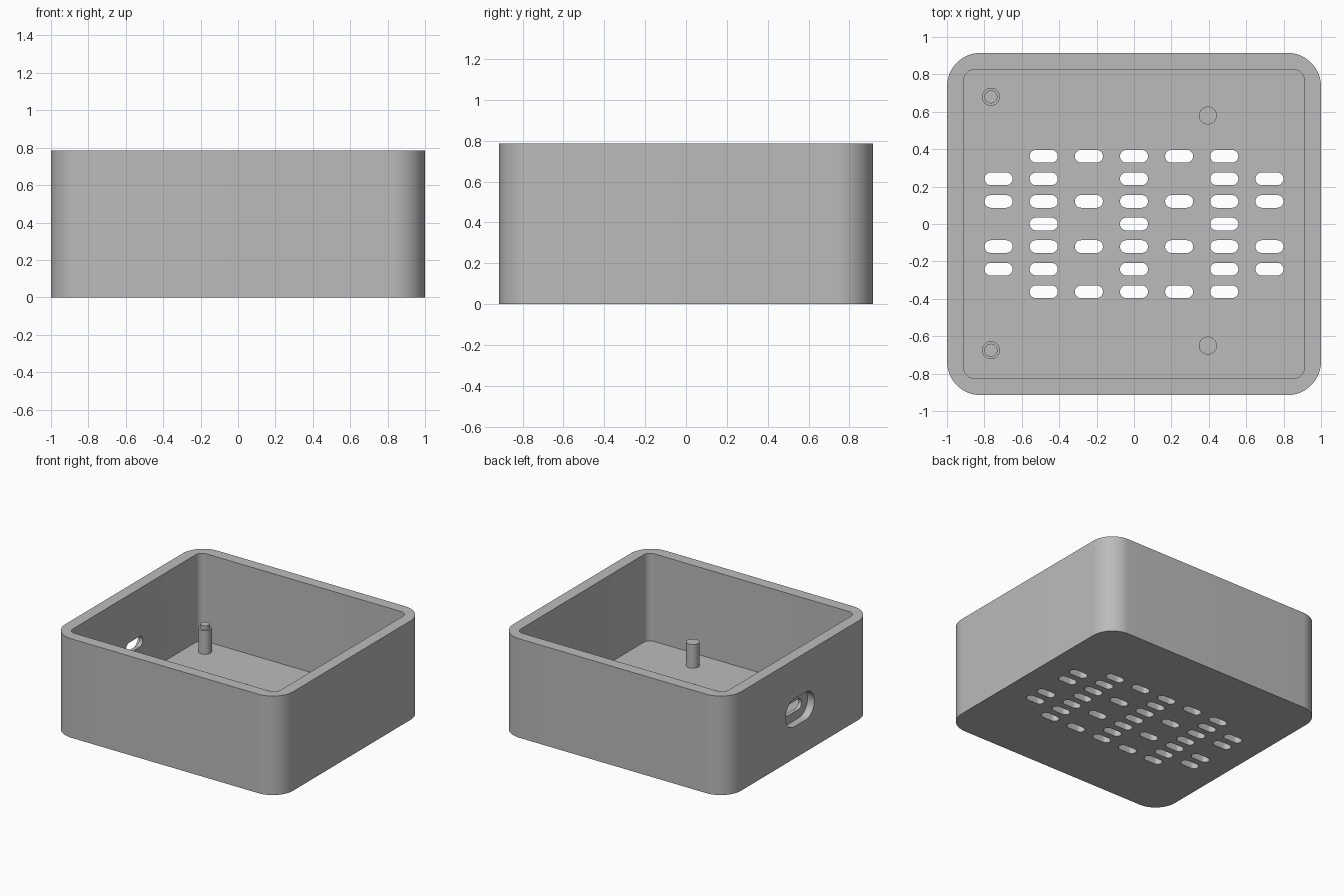
import bpy, bmesh, math

if "Cube" in bpy.data.objects:
    bpy.data.objects.remove(bpy.data.objects["Cube"])

grey = bpy.data.materials.new("light grey plastic")
grey.diffuse_color = (0.5, 0.5, 0.5, 1)
grey.use_nodes = True
grey.node_tree.nodes["Principled BSDF"].inputs["Base Color"].default_value = grey.diffuse_color


def rounded(w, h, r, cx=0, cy=0, seg=12):
    """Rounded rectangle outline from half sizes and corner radius."""
    pts = []
    for i, (sx, sy) in enumerate([(1, 1), (-1, 1), (-1, -1), (1, -1)]):
        for k in range(seg + 1):
            a = math.pi / 2 * (i + k / seg)
            pts.append((cx + sx * (w - r) + r * math.cos(a),
                        cy + sy * (h - r) + r * math.sin(a)))
    return pts


def circle(cx, cy, r, n=32):
    return [(cx + r * math.cos(2 * math.pi * k / n),
             cy + r * math.sin(2 * math.pi * k / n)) for k in range(n)]


def prism(name, outlines, a, b, along_x=False):
    """Extrude one or more outlines from a to b along z (or x)."""
    bm = bmesh.new()
    place = (lambda p, t: (t, p[0], p[1])) if along_x else (lambda p, t: (p[0], p[1], t))
    for pts in outlines:
        low = [bm.verts.new(place(p, a)) for p in pts]
        top = [bm.verts.new(place(p, b)) for p in pts]
        bm.faces.new(low[::-1])
        bm.faces.new(top)
        for i in range(len(pts)):
            j = (i + 1) % len(pts)
            bm.faces.new((low[i], low[j], top[j], top[i]))
    bmesh.ops.remove_doubles(bm, verts=bm.verts, dist=1e-5)
    bmesh.ops.recalc_face_normals(bm, faces=bm.faces)
    me = bpy.data.meshes.new(name)
    bm.to_mesh(me)
    bm.free()
    me.materials.append(grey)
    ob = bpy.data.objects.new(name, me)
    bpy.context.collection.objects.link(ob)
    return ob


def activate(ob):
    bpy.ops.object.select_all(action='DESELECT')
    ob.select_set(True)
    bpy.context.view_layer.objects.active = ob


def cut(ob, cutter):
    activate(ob)
    mod = ob.modifiers.new("cut", 'BOOLEAN')
    mod.operation = 'DIFFERENCE'
    mod.solver = 'EXACT'
    mod.object = cutter
    bpy.ops.object.modifier_apply(modifier=mod.name)
    bpy.data.objects.remove(cutter)


FLOOR = 0.09

# Open tray with rounded corners
case = prism("case", [rounded(1, 0.915, 0.18, seg=16)], 0, 0.785)
cut(case, prism("cavity", [rounded(0.91, 0.825, 0.055, seg=8)], FLOOR, 1))

# Vent slots in the floor: column -> rows
step = 0.1207
all_rows = range(-3, 4)
vents = {0: all_rows, 2: all_rows, 1: (-3, -1, 1, 3), 3: (-2, -1, 1, 2)}
slots = [rounded(0.075, 0.034, 0.034, s * c * 2 * step, r * step, 8)
         for c, rows in vents.items() for s in ((1, -1) if c else (1,)) for r in rows]
cut(case, prism("vent_slots", slots, -0.1, 0.2))

# Cable port in the left wall: outer recess and a smaller through hole
cut(case, prism("port_recess", [rounded(0.18, 0.11, 0.109, 0, 0.363)], -1.1, -0.94, True))
cut(case, prism("port_hole", [rounded(0.105, 0.042, 0.04, 0, 0.363)], -1.05, -0.8, True))

# Standoff posts, the left pair topped by locating pins
parts = [case]
for side, x, y, pin in [("left_back", -0.765, 0.68, True), ("left_front", -0.765, -0.675, True),
                        ("right_back", 0.395, 0.58, False), ("right_front", 0.395, -0.65, False)]:
    parts.append(prism("post_" + side, [circle(x, y, 0.048)], FLOOR - 0.005, 0.278))
    if pin:
        parts.append(prism("pin_" + side, [circle(x, y, 0.035)], 0.27, 0.31))

for ob in parts:
    activate(ob)
    bpy.ops.object.shade_smooth_by_angle(angle=math.radians(30))
